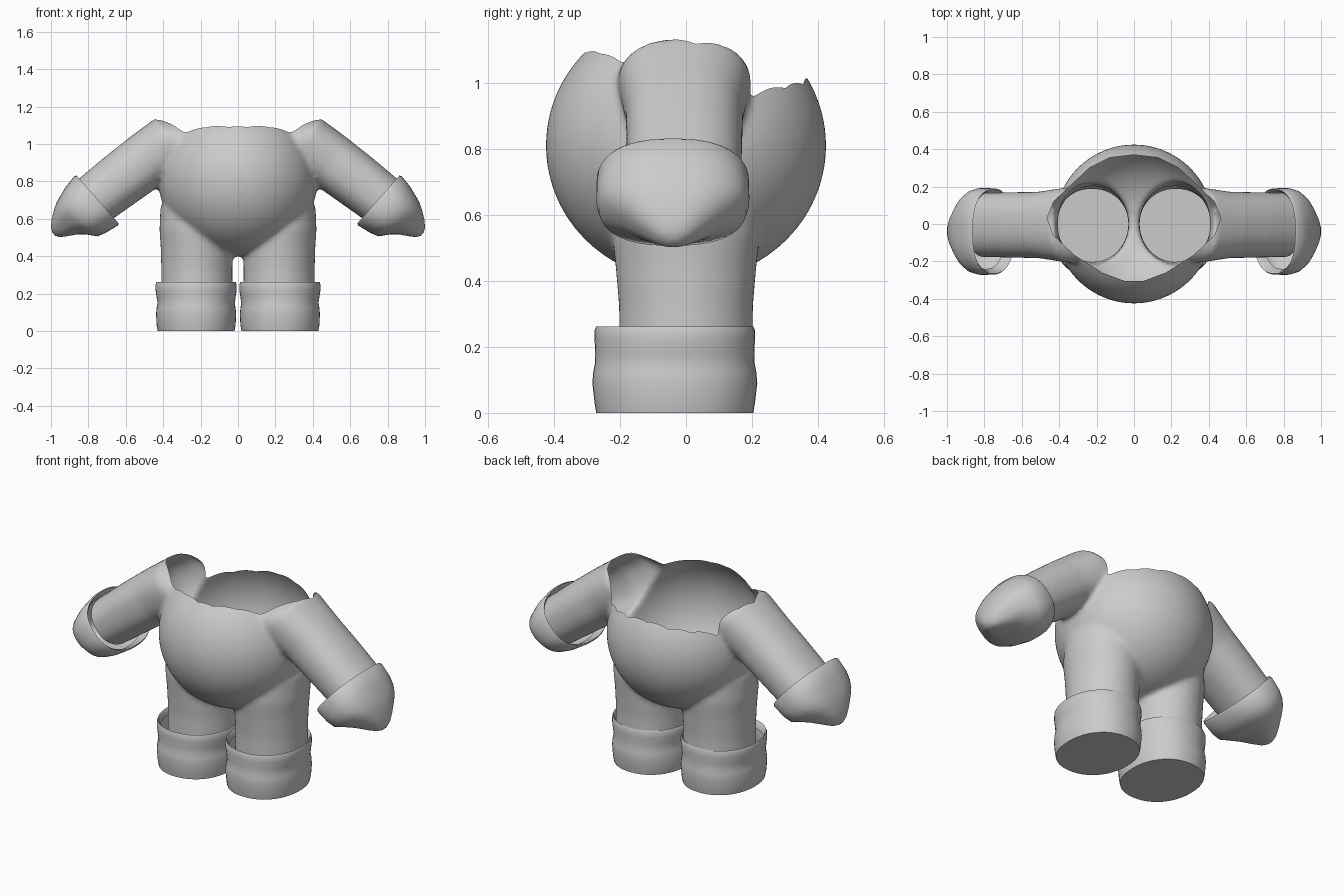
import bpy, bmesh, math
from mathutils import Vector

if "Cube" in bpy.data.objects:
    bpy.data.objects.remove(bpy.data.objects["Cube"])

grey = bpy.data.materials.new("plain_grey")
grey.diffuse_color = (0.6, 0.6, 0.6, 1)
grey.use_nodes = True
grey.node_tree.nodes["Principled BSDF"].inputs["Base Color"].default_value = grey.diffuse_color


def ring(bm, c, u, v, ru, rv, n=48, p=2.0):
    """Superellipse ring of vertices around c, spanned by axes u and v."""
    out = []
    for i in range(n):
        a = 2 * math.pi * i / n
        ca, sa = math.cos(a), math.sin(a)
        cu = math.copysign(abs(ca) ** (2 / p), ca) * ru
        cv = math.copysign(abs(sa) ** (2 / p), sa) * rv
        out.append(bm.verts.new(c + u * cu + v * cv))
    return out


def loft(bm, rings, cap_start, cap_end):
    for a, b in zip(rings, rings[1:]):
        for i in range(len(a)):
            j = (i + 1) % len(a)
            bm.faces.new((a[i], a[j], b[j], b[i]))
    if cap_start:
        bm.faces.new(rings[0][::-1])
    if cap_end:
        bm.faces.new(rings[-1])


def finish(bm, name, angle=50):
    bmesh.ops.recalc_face_normals(bm, faces=bm.faces)
    me = bpy.data.meshes.new(name)
    bm.to_mesh(me)
    bm.free()
    ob = bpy.data.objects.new(name, me)
    bpy.context.collection.objects.link(ob)
    me.materials.append(grey)
    bpy.ops.object.select_all(action='DESELECT')
    ob.select_set(True)
    bpy.context.view_layer.objects.active = ob
    bpy.ops.object.shade_smooth_by_angle(angle=math.radians(angle))
    return ob


X, Y, Z = Vector((1, 0, 0)), Vector((0, 1, 0)), Vector((0, 0, 1))

# Suit volume: round belly, two sleeves, two legs, fused into one skin
bm = bmesh.new()
belly = bmesh.ops.create_uvsphere(bm, u_segments=64, v_segments=40, radius=1)["verts"]
for v in belly:
    v.co = Vector((v.co.x * 0.425, v.co.y * 0.425, 0.81 + v.co.z * 0.41))
# sleeve stations: x, z, tilt of the section, half height, half depth
SLEEVE = [(0.08, 0.92, 5, 0.11, 0.15), (0.25, 0.975, 12, 0.15, 0.21),
          (0.36, 1.00, 32, 0.16, 0.20), (0.50, 0.905, 37, 0.152, 0.178),
          (0.64, 0.80, 38, 0.147, 0.175), (0.86, 0.63, 38, 0.135, 0.17)]
# leg stations: z, x centre, half width, half depth
LEG = [(0.80, 0.20, 0.16, 0.18), (0.66, 0.215, 0.20, 0.22), (0.54, 0.22, 0.20, 0.225),
       (0.44, 0.22, 0.193, 0.213), (0.32, 0.22, 0.19, 0.203), (-0.03, 0.22, 0.195, 0.203)]
for s in (1, -1):
    rs = []
    for x, z, t, h, d in SLEEVE:
        t = math.radians(t)
        n = Vector((s * math.sin(t), 0, math.cos(t)))
        rs.append(ring(bm, Vector((s * x, -0.005, z)), n, Y, h, d, p=2.3))
    loft(bm, rs, True, True)
    loft(bm, [ring(bm, Vector((s * x, 0, z)), X, Y, w, d) for z, x, w, d in LEG], True, True)
suit = finish(bm, "suit_body")
mod = suit.modifiers.new("fuse", 'REMESH')
mod.mode = 'VOXEL'
mod.voxel_size = 0.014
mod = suit.modifiers.new("relax", 'SMOOTH')
mod.iterations = 6
bm = bmesh.new()
bm.from_object(suit, bpy.context.evaluated_depsgraph_get())
bpy.data.objects.remove(suit)


def cut(co, no, keep=lambda f: True, clear=False):
    fs = [f for f in bm.faces if keep(f)]
    es = {e for f in fs for e in f.edges}
    vs = {v for f in fs for v in f.verts}
    bmesh.ops.bisect_plane(bm, geom=fs + list(es) + list(vs), dist=1e-5,
                           plane_co=co, plane_no=no, clear_outer=clear)


# Open the leg ends and the sleeve ends
cut((0, 0, 0.012), (0, 0, -1), clear=True)
for s in (1, -1):
    cut((s * 0.80, 0, 0.67), (s * 0.79, 0, -0.61),
        lambda f: f.calc_center_median().x * s > 0.55, True)

# Neck opening: cut along a convex outline and drop what lies inside it
half = [(0.0, 0.37), (0.13, 0.355), (0.24, 0.30), (0.34, 0.205), (0.43, 0.12), (0.465, 0.03),
        (0.43, -0.06), (0.32, -0.165), (0.17, -0.26), (0.05, -0.305)]
outline = half + [(-x, y) for x, y in half[:0:-1]]
edges = []
for (ax, ay), (bx, by) in zip(outline, outline[1:] + outline[:1]):
    edges.append((Vector((ax, ay, 0)), Vector((ay - by, bx - ax, 0)).normalized()))
for co, no in edges:
    cut(co, no, lambda f: f.calc_center_median().z > 0.86)
hole = []
for f in bm.faces:
    c = f.calc_center_median()
    if c.z > 0.86 and all((c - co).dot(no) < 1e-4 for co, no in edges):
        hole.append(f)
bmesh.ops.delete(bm, geom=hole, context='FACES')
finish(bm, "suit_body", 60)

# Boots: wavy cuff wall, half width, half depth per height, with a folded-in lip
BOOT = [(0.0, 0.205, 0.238), (0.03, 0.211, 0.243), (0.09, 0.214, 0.25), (0.125, 0.211, 0.247),
        (0.15, 0.206, 0.242), (0.18, 0.211, 0.241), (0.22, 0.217, 0.243), (0.25, 0.217, 0.243),
        (0.262, 0.212, 0.238), (0.255, 0.206, 0.23), (0.22, 0.202, 0.222)]
# Mitts: distance along hand, sideways shift, half height, half depth
MITT = [(0.05, 0.0, 0.15, 0.20), (0.005, 0.0, 0.16, 0.215), (-0.006, 0.0, 0.17, 0.225),
        (0.005, 0.0, 0.176, 0.231), (0.08, 0.0, 0.163, 0.232), (0.125, 0.0, 0.148, 0.222),
        (0.165, 0.018, 0.117, 0.19), (0.20, 0.024, 0.092, 0.15), (0.25, 0.022, 0.06, 0.09),
        (0.28, 0.018, 0.035, 0.05), (0.293, 0.016, 0.012, 0.018)]
for s, side in ((1, "left"), (-1, "right")):
    bm = bmesh.new()
    loft(bm, [ring(bm, Vector((s * 0.224, -0.034, z)), X, Y, w, d, p=2.15)
              for z, w, d in BOOT], True, False)
    finish(bm, side + "_boot")

    bm = bmesh.new()
    along, up = Vector((s * 0.75, 0, -0.66)), Vector((s * 0.66, 0, 0.75))
    c = Vector((s * 0.755, -0.04, 0.70))
    loft(bm, [ring(bm, c + along * t + up * o, up, Y, h, d, p=2.4)
              for t, o, h, d in MITT], False, True)
    finish(bm, side + "_mitt")
